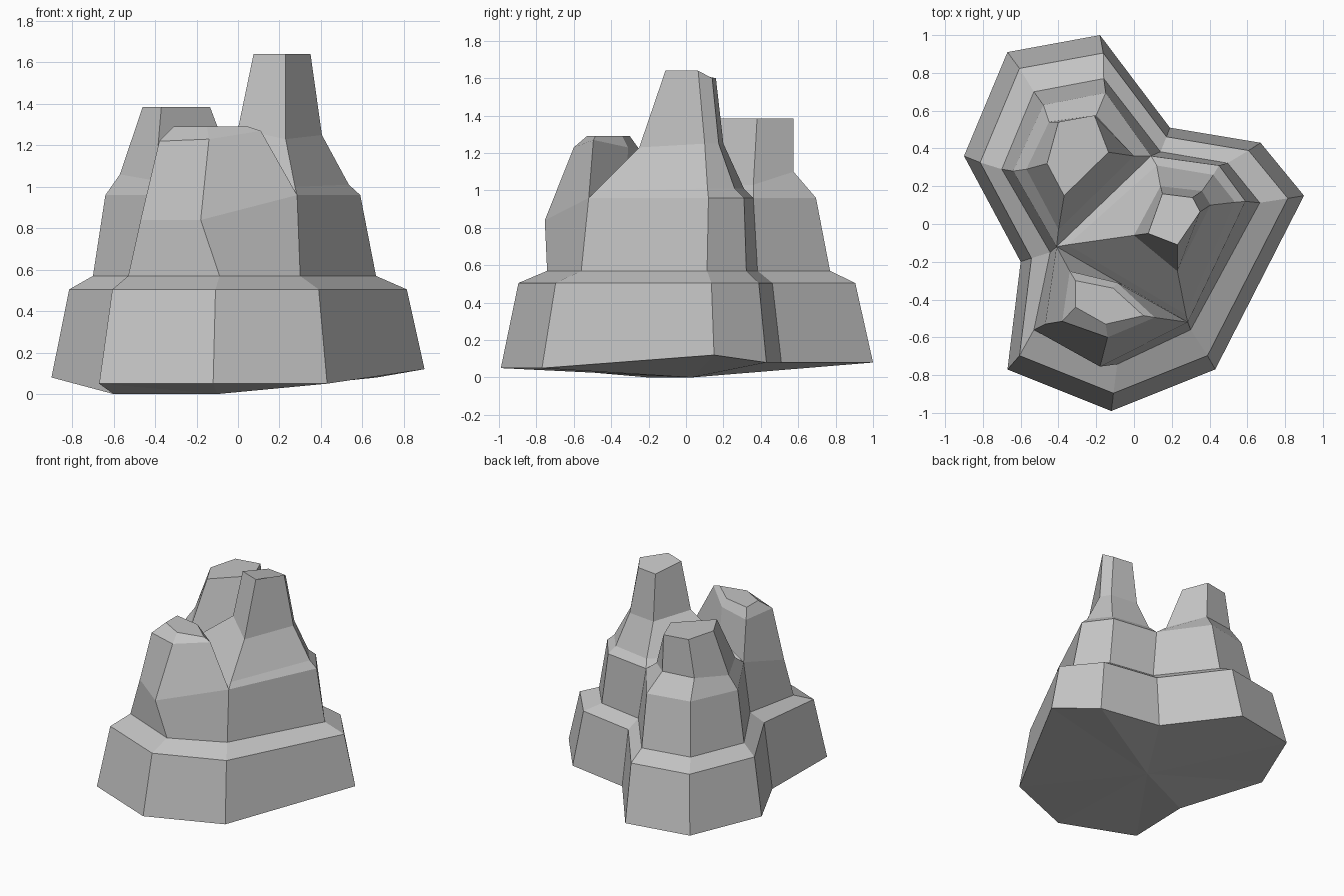
import bpy
import bmesh
from mathutils import Vector

if "Cube" in bpy.data.objects:
    bpy.data.objects.remove(bpy.data.objects["Cube"], do_unlink=True)

stone = bpy.data.materials.new("grey stone")
stone.use_nodes = True
GREY = (0.55, 0.55, 0.55, 1)
stone.diffuse_color = GREY
stone.node_tree.nodes["Principled BSDF"].inputs["Base Color"].default_value = GREY

bm = bmesh.new()


def ring(points):
    return [bm.verts.new(p) for p in points]


def bridge(low, high, skip=()):
    """Join two loops of equal length with quads."""
    n = len(low)
    for i in range(n):
        if i not in skip:
            j = (i + 1) % n
            quad = [low[i], low[j], high[j], high[i]]
            bm.faces.new(list(dict.fromkeys(quad)))


def stack(foot, levels):
    """Raise a tower from its foot loop through the levels and cap it."""
    for level in levels:
        upper = ring(level)
        bridge(foot, upper)
        foot = upper
    bm.faces.new(foot)


# Uneven foot of the rock, counterclockwise from the front corner
outline = [(-.12, -.99, .05), (.43, -.77, .05), (.90, .15, .12), (.67, .43, .08),
           (.19, .51, .08), (-.18, 1.0, .08), (-.67, .91, .08), (-.90, .36, .08),
           (-.60, -.20, 0), (-.67, -.77, .05)]
foot = ring(outline)
hub = bm.verts.new((-.10, .03, 0))
for i in range(len(foot)):
    bm.faces.new([hub, foot[(i + 1) % len(foot)], foot[i]])

# Broad plinth with a sloping ledge
plinth = ring([(x * .905, y * .905, .505) for x, y, z in outline])
ledge = ring([(x * .74, y * .75, .57) for x, y, z in outline])
for v, x, y in ((ledge[5], -.16, .77), (ledge[6], -.53, .70), (ledge[7], -.70, .29),
                (ledge[9], -.53, -.56), (ledge[1], .30, -.56)):
    v.co.x, v.co.y = x, y
bridge(foot, plinth)
bridge(plinth, ledge)

# Second tier, whose three inner corners are shared by the towers
tier = ring([(-.18, -.755, .84), (.285, -.52, .96), (.59, .12, .96), (.45, .31, .96),
             (.09, .36, .96), (-.15, .695, .96), (-.48, .63, .96), (-.64, .28, .96),
             (-.41, -.12, .96), (-.47, -.53, .84)])
bridge(ledge, tier)
front, right_notch, back_notch, left_notch = tier[0], tier[1], tier[4], tier[8]

# Tall tower
tall_shoulder = [(-.35, -.11, 1.01), (.275, -.48, 1.0), (.535, .115, 1.01),
                 (.42, .26, 1.01), (.12, .31, 1.01)]
tall_waist = [(0, -.06, 1.28), (.23, -.25, 1.23), (.405, .10, 1.25),
              (.36, .175, 1.25), (.14, .20, 1.25)]
tall_top = [(.075, -.05, 1.64), (.23, -.11, 1.64), (.35, .065, 1.64),
            (.31, .14, 1.60), (.15, .16, 1.60)]
stack([left_notch, right_notch, tier[2], tier[3], back_notch],
      [tall_shoulder, tall_waist, tall_top])

# Back tower
back_waist = [(0, .36, 1.03), (-.20, .575, 1.10), (-.45, .54, 1.10),
              (-.57, .29, 1.06), (-.40, -.03, 1.03)]
back_top = [(-.135, .38, 1.385), (-.21, .575, 1.385), (-.40, .54, 1.385),
            (-.46, .32, 1.385), (-.37, .15, 1.385)]
stack([back_notch, *tier[5:8], left_notch], [back_waist, back_top])

# Low front tower with a bevelled crown
valley = bm.verts.new((left_notch.co + right_notch.co) / 2)
front_crown = [(-.34, -.25, 1.22), (-.38, -.515, 1.22), (-.14, -.60, 1.23),
               (.11, -.495, 1.27), (-.09, -.31, 1.23)]
front_top = [(-.31, -.30, 1.29), (-.31, -.44, 1.29), (-.15, -.53, 1.29),
             (.05, -.485, 1.29), (-.11, -.34, 1.29)]
stack([left_notch, tier[9], front, right_notch, valley], [front_crown, front_top])

bmesh.ops.recalc_face_normals(bm, faces=bm.faces)
mesh = bpy.data.meshes.new("rock_formation")
bm.to_mesh(mesh)
bm.free()
mesh.materials.append(stone)
rock = bpy.data.objects.new("rock_formation", mesh)
bpy.context.collection.objects.link(rock)
